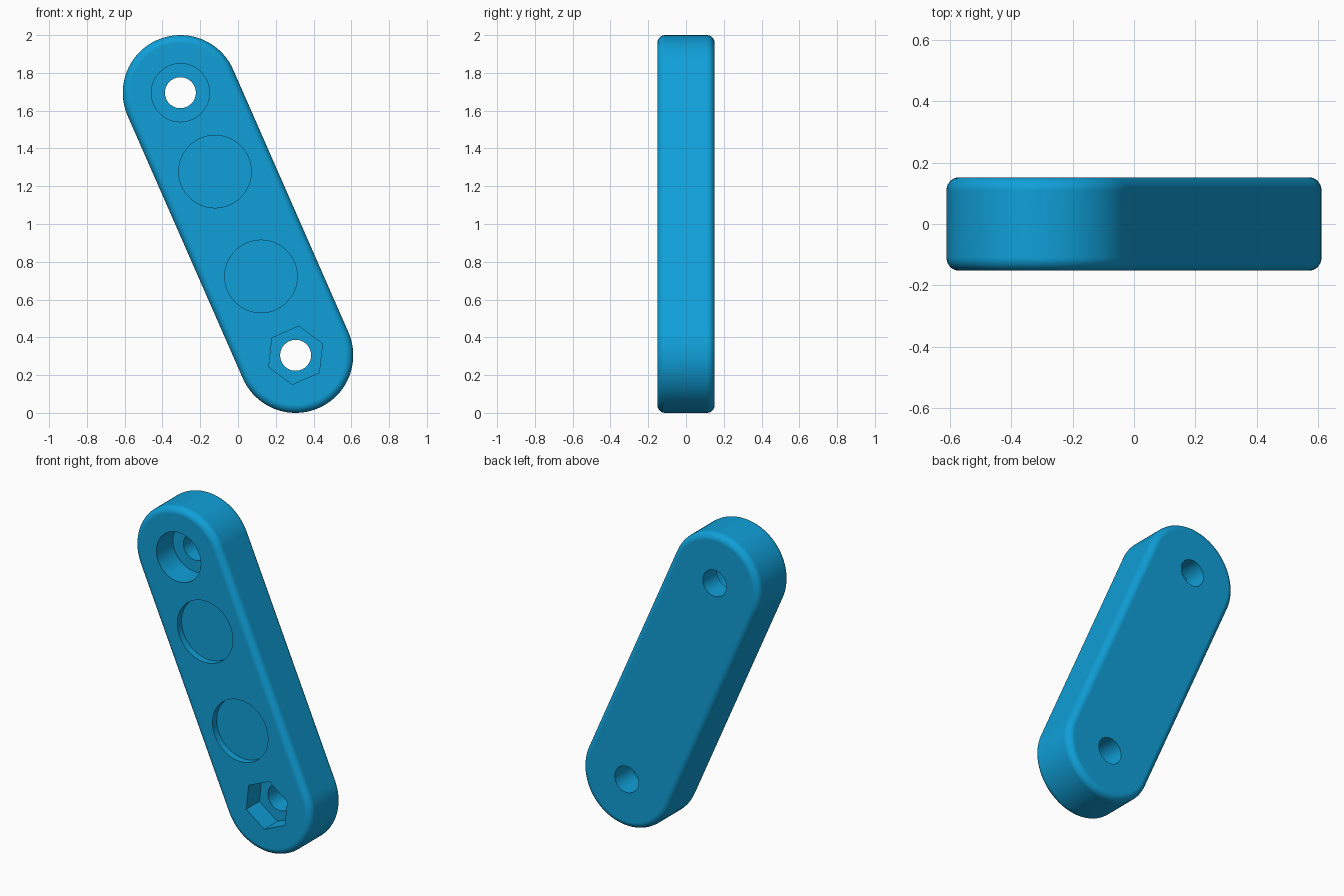
import bpy, bmesh, math
from mathutils import Vector

if "Cube" in bpy.data.objects:
    bpy.data.objects.remove(bpy.data.objects["Cube"])

HALF = 0.152                      # half thickness
R = 0.305                         # end radius
TOP = Vector((-0.305, 1.695))     # end centres in x, z
LOW = Vector((0.305, 0.305))
AXIS = (TOP - LOW).normalized()
TILT = math.atan2(AXIS.y, AXIS.x)

blue = bpy.data.materials.new("blue plastic")
blue.diffuse_color = (0.005, 0.35, 0.69, 1)
blue.use_nodes = True
blue.node_tree.nodes["Principled BSDF"].inputs["Base Color"].default_value = blue.diffuse_color


def make_solid(name, rings):
    """Join rings of equal length, front to back, into a closed solid."""
    bm = bmesh.new()
    loops = [[bm.verts.new(p) for p in ring] for ring in rings]
    n = len(loops[0])
    for a, b in zip(loops, loops[1:]):
        for i in range(n):
            j = (i + 1) % n
            bm.faces.new((a[i], a[j], b[j], b[i]))
    bm.faces.new(loops[0])
    bm.faces.new(loops[-1])
    bmesh.ops.recalc_face_normals(bm, faces=bm.faces[:])
    mesh = bpy.data.meshes.new(name)
    bm.to_mesh(mesh)
    bm.free()
    mesh.materials.append(blue)
    obj = bpy.data.objects.new(name, mesh)
    bpy.context.collection.objects.link(obj)
    return obj


def stadium(radius, y, steps=40):
    pts = []
    for centre, start in ((TOP, TILT - math.pi / 2), (LOW, TILT + math.pi / 2)):
        for i in range(steps + 1):
            a = start + math.pi * i / steps
            pts.append((centre.x + radius * math.cos(a), y,
                        centre.y + radius * math.sin(a)))
    return pts


def prism(name, centre, radius, y0, y1, sides=64, turn=0.0):
    angles = [turn + math.tau * i / sides for i in range(sides)]
    return make_solid(name, [[(centre.x + radius * math.cos(a), y,
                               centre.y + radius * math.sin(a)) for a in angles]
                             for y in (y0, y1)])


# Link body with rounded rims
fillet, seg = 0.042, 7
rim = [(fillet * (1 - math.sin(math.pi / 2 * i / seg)),
        fillet * (1 - math.cos(math.pi / 2 * i / seg))) for i in range(seg + 1)]
profile = [(R - inset, -HALF + depth) for inset, depth in rim]
profile += [(r, -y) for r, y in reversed(profile)]
# order each rim from cap to wall
profile.sort(key=lambda p: p[1])
body = make_solid("link_body", [stadium(r, y) for r, y in profile])

# Bolt holes, bolt head recess, nut recess and two shallow round pockets
front = -HALF - 0.1
cutters = [
    prism("top_bolt_hole", TOP, 0.082, front, HALF + 0.1),
    prism("low_bolt_hole", LOW, 0.082, front, HALF + 0.1),
    prism("bolt_head_recess", TOP, 0.154, front, -HALF + 0.165),
    prism("nut_recess", LOW, 0.155, front, -HALF + 0.13, 6, TILT - math.pi / 6),
]
for side in (-1, 1):
    centre = (TOP + LOW) / 2 + AXIS * 0.303 * side
    cutters.append(prism("round_pocket", centre, 0.192, front, -HALF + 0.042))

bpy.context.view_layer.objects.active = body
body.select_set(True)
for cutter in cutters:
    cutter.hide_render = True
    mod = body.modifiers.new("cut", 'BOOLEAN')
    mod.operation = 'DIFFERENCE'
    mod.solver = 'EXACT'
    mod.object = cutter
    bpy.ops.object.modifier_apply(modifier=mod.name)
for cutter in cutters:
    bpy.data.objects.remove(cutter, do_unlink=True)

# Smooth rounds with crisp recess edges and flat caps
bpy.ops.object.shade_smooth_by_angle(angle=math.radians(30))
weighted = body.modifiers.new("flat_caps", 'WEIGHTED_NORMAL')
weighted.keep_sharp = True
